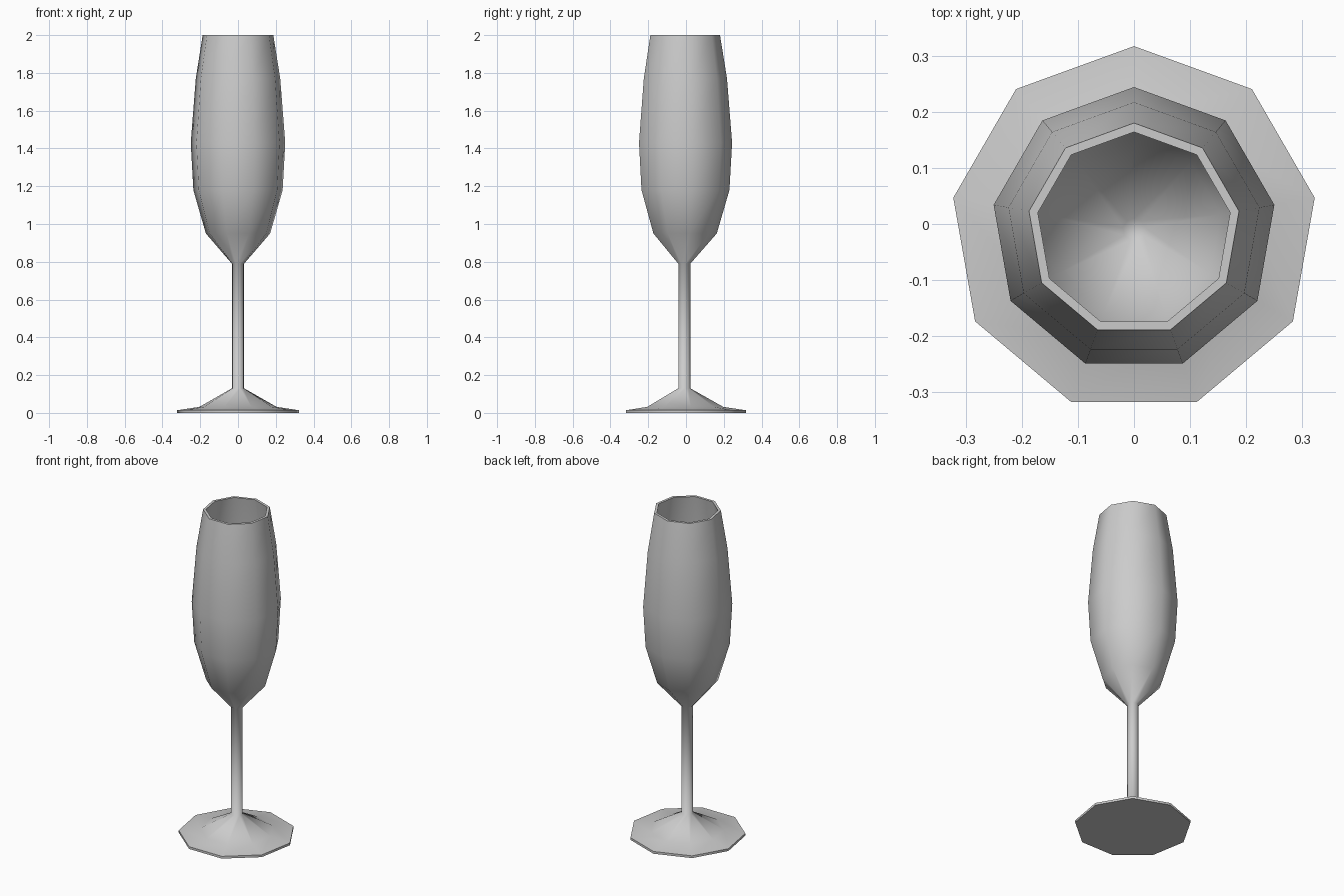
import bpy, bmesh, math

if "Cube" in bpy.data.objects:
    bpy.data.objects.remove(bpy.data.objects["Cube"])

SIDES = 9
CENTRE_Y = -0.01

# Closed profile (radius, height): base, foot, stem, outer bowl, rim, inner bowl
PROFILE = [
    (0.327, 0.0), (0.327, 0.014), (0.207, 0.032), (0.033, 0.13),
    (0.033, 0.79), (0.173, 0.95), (0.24, 1.18), (0.254, 1.43),
    (0.227, 1.77), (0.19, 2.0),
    (0.174, 2.0), (0.21, 1.77), (0.236, 1.43), (0.222, 1.19),
    (0.157, 0.97), (0.02, 0.82),
]


def revolve(name, profile, sides):
    bm = bmesh.new()
    rings = []
    for r, z in profile:
        ring = []
        for i in range(sides):
            a = math.pi / 2 + 2 * math.pi * i / sides
            ring.append(bm.verts.new((r * math.cos(a), r * math.sin(a) + CENTRE_Y, z)))
        rings.append(ring)
    for low, high in zip(rings, rings[1:]):
        for i in range(sides):
            j = (i + 1) % sides
            bm.faces.new((low[i], low[j], high[j], high[i]))
    # Close the underside and the bottom of the bowl
    bm.faces.new(rings[0][::-1])
    bm.faces.new(rings[-1])
    bmesh.ops.recalc_face_normals(bm, faces=bm.faces)
    mesh = bpy.data.meshes.new(name)
    bm.to_mesh(mesh)
    bm.free()
    obj = bpy.data.objects.new(name, mesh)
    bpy.context.collection.objects.link(obj)
    return obj


# Flute glass, smooth around its nine sides with crisp rim and base
glass = revolve("flute_glass", PROFILE, SIDES)
bpy.context.view_layer.objects.active = glass
glass.select_set(True)
bpy.ops.object.shade_smooth_by_angle(angle=math.radians(62))
